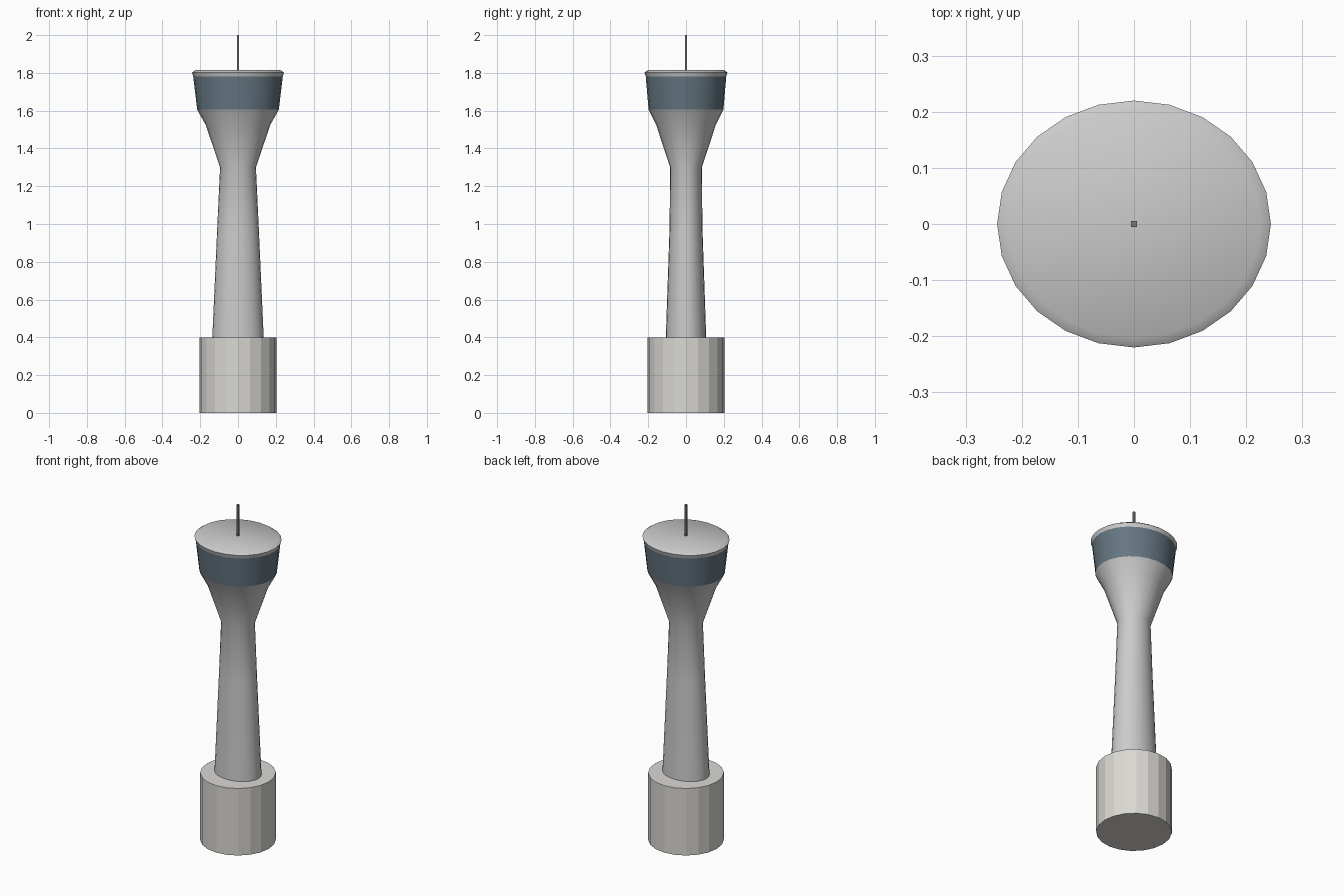
import bpy, bmesh
from math import cos, sin, pi, radians

if "Cube" in bpy.data.objects:
    bpy.data.objects.remove(bpy.data.objects["Cube"])


def loft(name, rings, sides, color=None, smooth=True, cap=(True, True), turn=0.0):
    """Stack of elliptical rings (rx, ry, z) skinned into one object."""
    bm = bmesh.new()
    loops = []
    for rx, ry, z in rings:
        loops.append([bm.verts.new((rx * cos(turn + 2 * pi * i / sides),
                                    ry * sin(turn + 2 * pi * i / sides), z))
                      for i in range(sides)])
    for a, b in zip(loops, loops[1:]):
        for i in range(sides):
            j = (i + 1) % sides
            bm.faces.new((a[i], a[j], b[j], b[i]))
    if cap[0]:
        bm.faces.new(loops[0][::-1])
    if cap[1]:
        bm.faces.new(loops[-1])
    me = bpy.data.meshes.new(name)
    bm.to_mesh(me)
    bm.free()
    ob = bpy.data.objects.new(name, me)
    bpy.context.collection.objects.link(ob)
    if color:
        mat = bpy.data.materials.new(name + "_color")
        mat.diffuse_color = (*color, 1)
        mat.use_nodes = True
        mat.node_tree.nodes["Principled BSDF"].inputs["Base Color"].default_value = mat.diffuse_color
        me.materials.append(mat)
    if smooth:
        bpy.ops.object.select_all(action='DESELECT')
        ob.select_set(True)
        bpy.context.view_layer.objects.active = ob
        bpy.ops.object.shade_smooth_by_angle(angle=radians(40))
    return ob


# Faceted base drum
loft("base_drum", [(0.205, 0.205, 0), (0.205, 0.205, 0.4)], 20,
     color=(0.70, 0.69, 0.65), smooth=False)

# Tapered shaft flaring into the cab floor
loft("tower_shaft", [(0.15, 0.12, 0.003), (0.136, 0.107, 0.4), (0.110, 0.087, 0.98),
                     (0.095, 0.084, 1.3), (0.171, 0.158, 1.525), (0.216, 0.198, 1.605)], 24)

# Dark window band
loft("window_band", [(0.216, 0.198, 1.605), (0.237, 0.213, 1.78)], 24,
     color=(0.13, 0.18, 0.22), cap=(False, False))

# Roof with rounded rim
loft("cab_roof", [(0.237, 0.213, 1.78), (0.244, 0.22, 1.802), (0.226, 0.203, 1.814)], 24)

# Square antenna mast
m = 0.0055 * 2 ** 0.5
loft("antenna_mast", [(m, m, 1.81), (m, m, 2.0)], 4, color=(0.2, 0.2, 0.22),
     smooth=False, turn=pi / 4)
